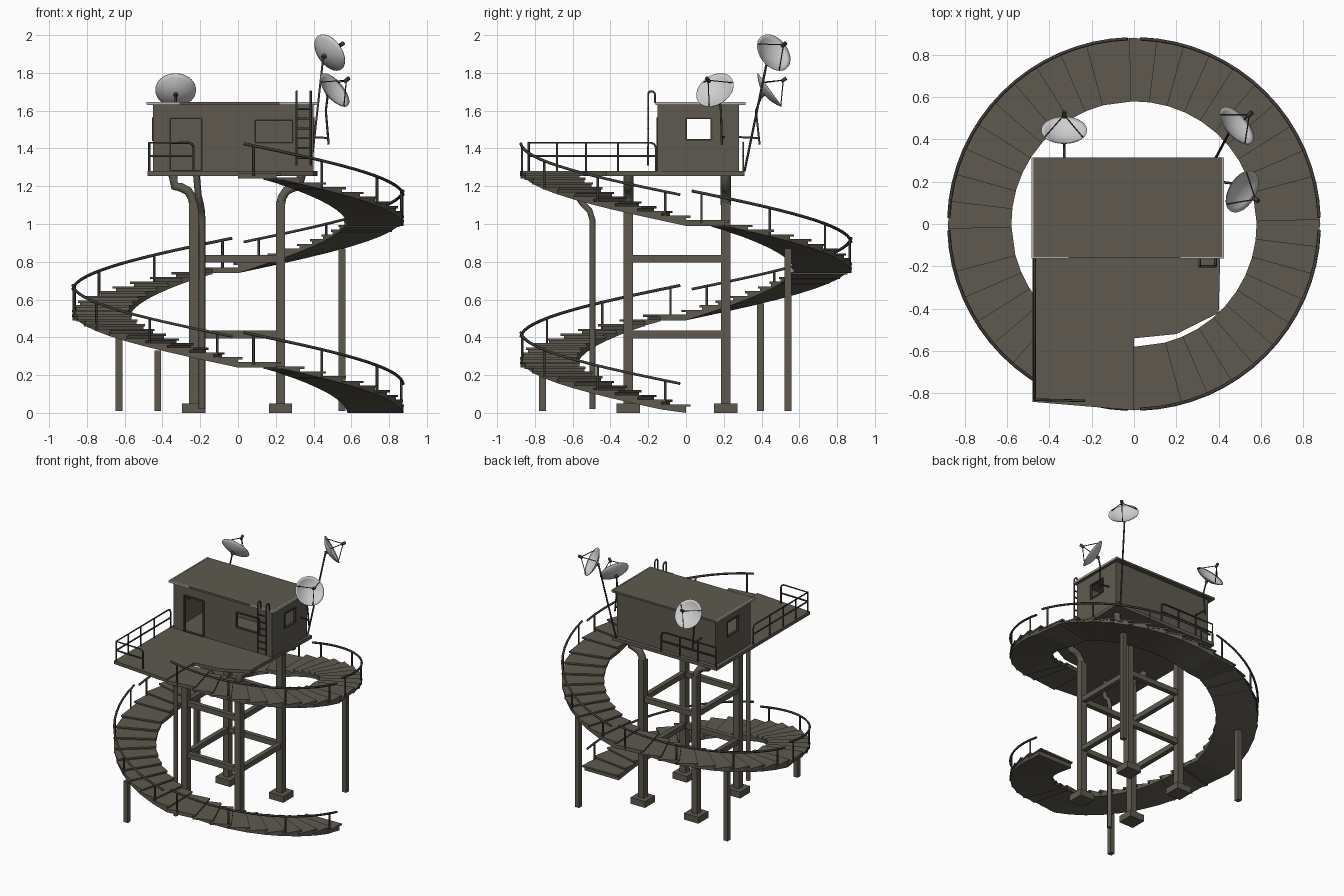
import bpy, bmesh, math
from mathutils import Vector

if "Cube" in bpy.data.objects:
    bpy.data.objects.remove(bpy.data.objects["Cube"])

def mat(name, r, g, b):
    m = bpy.data.materials.new(name)
    m.diffuse_color = (r, g, b, 1)
    m.use_nodes = True
    m.node_tree.nodes["Principled BSDF"].inputs["Base Color"].default_value = m.diffuse_color
    return m

CONC = mat("weathered_olive_grey", .112, .102, .080)
RAIL = mat("dark_metal", .05, .047, .042)
DISH = mat("light_grey", .62, .62, .62)
TRIM = mat("pale_trim", .45, .45, .44)

def finish(name, bm, m):
    bmesh.ops.recalc_face_normals(bm, faces=bm.faces[:])
    me = bpy.data.meshes.new(name)
    bm.to_mesh(me)
    bm.free()
    me.materials.append(m)
    o = bpy.data.objects.new(name, me)
    bpy.context.collection.objects.link(o)
    return o

def prism(bm, bottom, top):
    b = [bm.verts.new(p) for p in bottom]
    t = [bm.verts.new(p) for p in top]
    n = len(b)
    bm.faces.new(b)
    bm.faces.new(t)
    for i in range(n):
        bm.faces.new((b[i], b[(i + 1) % n], t[(i + 1) % n], t[i]))

def add_box(bm, x0, x1, y0, y1, z0, z1):
    q = [(x0, y0), (x1, y0), (x1, y1), (x0, y1)]
    prism(bm, [(x, y, z0) for x, y in q], [(x, y, z1) for x, y in q])

def boxes(name, m, *bs):
    bm = bmesh.new()
    for b in bs:
        add_box(bm, *b)
    return finish(name, bm, m)

def tubes(name, m, r, *paths):
    # round bars following point lists
    cu = bpy.data.curves.new(name, 'CURVE')
    cu.dimensions = '3D'
    cu.bevel_depth = r
    cu.bevel_resolution = 1
    cu.use_fill_caps = True
    for p in paths:
        s = cu.splines.new('POLY')
        s.points.add(len(p) - 1)
        for pt, co in zip(s.points, p):
            pt.co = (*co, 1)
    tmp = bpy.data.objects.new(name + "_path", cu)
    bpy.context.collection.objects.link(tmp)
    bpy.context.view_layer.update()
    me = bpy.data.meshes.new_from_object(tmp.evaluated_get(bpy.context.evaluated_depsgraph_get()))
    bpy.data.objects.remove(tmp)
    me.materials.clear()
    me.materials.append(m)
    o = bpy.data.objects.new(name, me)
    bpy.context.collection.objects.link(o)
    return o

# spiral stair: five quarter turns, clockwise from +x, each ending in a landing
RI, RO = .58, .88
def pol(r, deg, z):
    a = math.radians(-deg)
    return (r * math.cos(a), r * math.sin(a), max(z, 0))

for q in range(5):
    z0, base = .02 + .25 * q, 90 * q
    bm = bmesh.new()
    rails = []
    for i in range(10):
        a0 = base + 8.5 * i
        a1 = base + (8.5 * (i + 1) if i < 9 else 90)
        zt = z0 + .025 * (i + 1)
        s0, s1 = z0 - .03 + .25 * i / 9, z0 - .03 + .25 * min(i + 1, 9) / 9
        prism(bm, [pol(RI, a0, s0), pol(RO - .005, a0, s0), pol(RO - .005, a1, s1), pol(RI, a1, s1)],
              [pol(r, a, zt - .01) for r, a in ((RI, a0), (RO - .005, a0), (RO - .005, a1), (RI, a1))])
        n = [(RI, a0 - 1.5), (RO, a0 - 1.5), (RO, a1), (RI, a1)]
        prism(bm, [pol(r, a, zt - .012) for r, a in n], [pol(r, a, zt) for r, a in n])
    finish(f"stair_flight_{q + 1}", bm, CONC)
    # outer handrail with posts
    top = lambda t: z0 + .135 + .27 * t
    rails.append([pol(.875, base + 2 + 86 * t / 16, top(t / 16)) for t in range(17)])
    tubes(f"stair_handrail_{q + 1}", RAIL, .008, *rails)
    tubes(f"stair_rail_posts_{q + 1}", RAIL, .007,
          *[[pol(.872, base + 90 * t, z0 + .25 * t), pol(.872, base + 90 * t, top(t))]
            for t in (.08, .36, .66, .94)])

# slim poles under the stair
w = .018
boxes("stair_poles", CONC, *[(x - w, x + w, y - w, y + w, 0.01, h) for x, y, h in
      ((-.63, .395, .58), (-.425, -.76, .33), (.55, .54, .87))])

# tower columns with feet, elbows and braces
XS, YS = (-.235, .225), (-.305, .21)
cols, feet, elbows, brace = [], [], [], []
for x in XS:
    s = 1 if x > 0 else -1
    for y in YS:
        cols.append((x - .025, x + .025, y - .025, y + .025, .03, 1.12))
        feet.append((x - .062, x + .062, y - .062, y + .062, 0, .05))
        elbows.append([(x, y, 1.1), (x + s * .008, y, 1.14), (x + s * .03, y, 1.175),
                       (x + s * .07, y, 1.195), (x + s * .1, y, 1.2), (x + s * .11, y, 1.26)])
for z in (.415, .815):
    brace += [(XS[0], XS[1], y - .018, y + .018, z - .02, z + .02) for y in YS]
    brace += [(x - .018, x + .018, YS[0], YS[1], z - .02, z + .02) for x in XS]
boxes("tower_columns", CONC, *cols)
boxes("column_feet", CONC, *feet)
boxes("tower_braces", CONC, *brace)
tubes("column_elbows", CONC, .027, *elbows)
tubes("front_drain_pipe", CONC, .018, [(-.19, -.495, 0.02), (-.19, -.495, 1.02), (-.193, -.51, 1.07),
      (-.2, -.55, 1.11), (-.21, -.575, 1.15), (-.22, -.58, 1.26)])

# platform deck
deck = [(-.48, -.84), (0, -.88), (0, -.54), (.2, -.52), (.4, -.42), (.42, .31), (-.48, .31)]
bm = bmesh.new()
prism(bm, [(x, y, 1.255) for x, y in deck], [(x, y, 1.28) for x, y in deck])
finish("platform_deck", bm, CONC)

# cabin shell: wall pieces around the door and windows
X0, X1, Y0, Y1, Z0, Z1, T = -.45, .40, -.15, .28, 1.28, 1.63, .015
def wall_pieces(a0, a1, holes):
    # splits a wall into rectangles (a range, z range) leaving the holes open
    out, a = [], a0
    for h0, h1, z0, z1 in holes:
        out.append((a, h0, Z0, Z1))
        if z0 > Z0:
            out.append((h0, h1, Z0, z0))
        out.append((h0, h1, z1, Z1))
        a = h1
    return out + [(a, a1, Z0, Z1)]

front_holes = [(-.36, -.19, Z0, 1.56), (.09, .29, 1.43, 1.55)]
side_holes = [(0, .135, 1.445, 1.56)]
walls = [(a, b, Y0, Y0 + T, c, d) for a, b, c, d in wall_pieces(X0, X1, front_holes)]
walls += [(X0, X1, Y1 - T, Y1, Z0, Z1)]
for xa in (X0, X1 - T):
    walls += [(xa, xa + T, a, b, c, d) for a, b, c, d in wall_pieces(Y0 + T, Y1 - T, side_holes)]
boxes("cabin_walls", CONC, *walls)

# door and window frames
f = .005
frames = []
for a, b, c, d in front_holes:
    for p in ((a - f, a + f, c, d), (b - f, b + f, c, d), (a, b, d - f, d + f), (a, b, c - f, c + f)):
        frames.append((p[0], p[1], Y0 - .006, Y0 + T, p[2], p[3]))
for xa in (X0 - .005, X1 - T):
    for a, b, c, d in side_holes:
        for p in ((a - f, a + f, c, d), (b - f, b + f, c, d), (a, b, d - f, d + f), (a, b, c - f, c + f)):
            frames.append((xa, xa + T + .005, *p))
boxes("door_and_window_frames", RAIL, *frames)

# roof with worn pale edge trim
boxes("cabin_roof", CONC, (-.48, .42, -.16, .315, 1.63, 1.645))
boxes("roof_edge_trim", TRIM, (-.482, -.31, -.164, -.155, 1.632, 1.647), (.22, .422, -.164, -.155, 1.632, 1.647),
      (-.484, -.475, -.164, .315, 1.632, 1.647), (.415, .424, -.164, .315, 1.632, 1.647))

# platform railings: front corner, left side and back edge
def rail_lines(p, q, posts, loop=False):
    p, q = Vector(p), Vector(q)
    d = (q - p).normalized() * .025
    up = lambda v, z: (v.x, v.y, z)
    end = [up(q - d, 1.43), up(q - d * .3, 1.423), up(q, 1.405), up(q, 1.28)]
    out = [[up(p, 1.28), up(p, 1.43)] + end, [up(p, 1.36), up(q, 1.36)]]
    return out + [[up(p.lerp(q, t), 1.28), up(p.lerp(q, t), 1.43)] for t in posts]

tubes("front_railing", RAIL, .006, *rail_lines((-.47, -.83, 0), (-.235, -.835, 0), ()))
tubes("left_railing", RAIL, .006, *rail_lines((-.47, -.83, 0), (-.47, -.16, 0), (.22, .45, .7)))
tubes("back_railing", RAIL, .006, *rail_lines((-.47, .303, 0), (0, .303, 0), (.33, .66)))

# ladder to the roof
lad = [[(x, -.2, 1.31), (x, -.2, 1.69), (x, -.193, 1.702), (x, -.175, 1.702), (x, -.165, 1.69), (x, -.165, 1.64)]
       for x in (.31, .385)]
lad += [[(.31, -.2, 1.35 + .052 * i), (.385, -.2, 1.35 + .052 * i)] for i in range(6)]
tubes("roof_ladder", RAIL, .006, *lad)

# satellite dishes: smooth bowl, three struts, receiver head
def dish(name, c, n):
    c, n = Vector(c), Vector(n).normalized()
    rot = n.to_track_quat('Z', 'Y')
    P = lambda r, a, h: c + rot @ Vector((r * math.cos(a), r * math.sin(a), h))
    R, D, N = .108, .036, 28
    bm = bmesh.new()
    rings = []
    for off, ks in ((0, range(1, 7)), (-.004, range(6, 0, -1))):
        for k in ks:
            r = R * k / 6
            rings.append([bm.verts.new(P(r, 2 * math.pi * j / N, D * (k / 6) ** 2 - D / 2 + off)) for j in range(N)])
    for A, B in zip(rings, rings[1:]):
        for j in range(N):
            bm.faces.new((A[j], A[(j + 1) % N], B[(j + 1) % N], B[j]))
    bm.faces.new(rings[0])
    bm.faces.new(rings[-1])
    o = finish(name + "_bowl", bm, DISH)
    for p in o.data.polygons:
        p.use_smooth = True
    tip = P(0, 0, .105)
    tubes(name + "_struts", RAIL, .003, *[[P(R * .95, 2.1 * k + .5, D / 2 - .004), tip] for k in range(3)])
    tubes(name + "_receiver", RAIL, .011, [P(0, 0, .092), P(0, 0, .125)])
    tubes(name + "_hub", RAIL, .012, [P(0, 0, -D / 2 - .022), P(0, 0, -D / 2)])
    return P(0, 0, -D / 2 - .018)

h1 = dish("back_dish", (-.33, .43, 1.70), (0, .81, .585))
h2 = dish("side_dish", (.50, .16, 1.70), (.70, -.41, .58))
h3 = dish("high_dish", (.475, .455, 1.90), (.66, .58, .46))
tubes("dish_masts", RAIL, .006,
      [(-.33, .39, 1.42), (-.33, .37, 1.6), h1], [(-.33, .28, 1.46), (-.33, .39, 1.455)],
      [(.48, .19, 1.42), (.465, .185, 1.6), h2], [(.40, .2, 1.46), (.48, .19, 1.455)],
      [(.385, .31, 1.28), h3])
